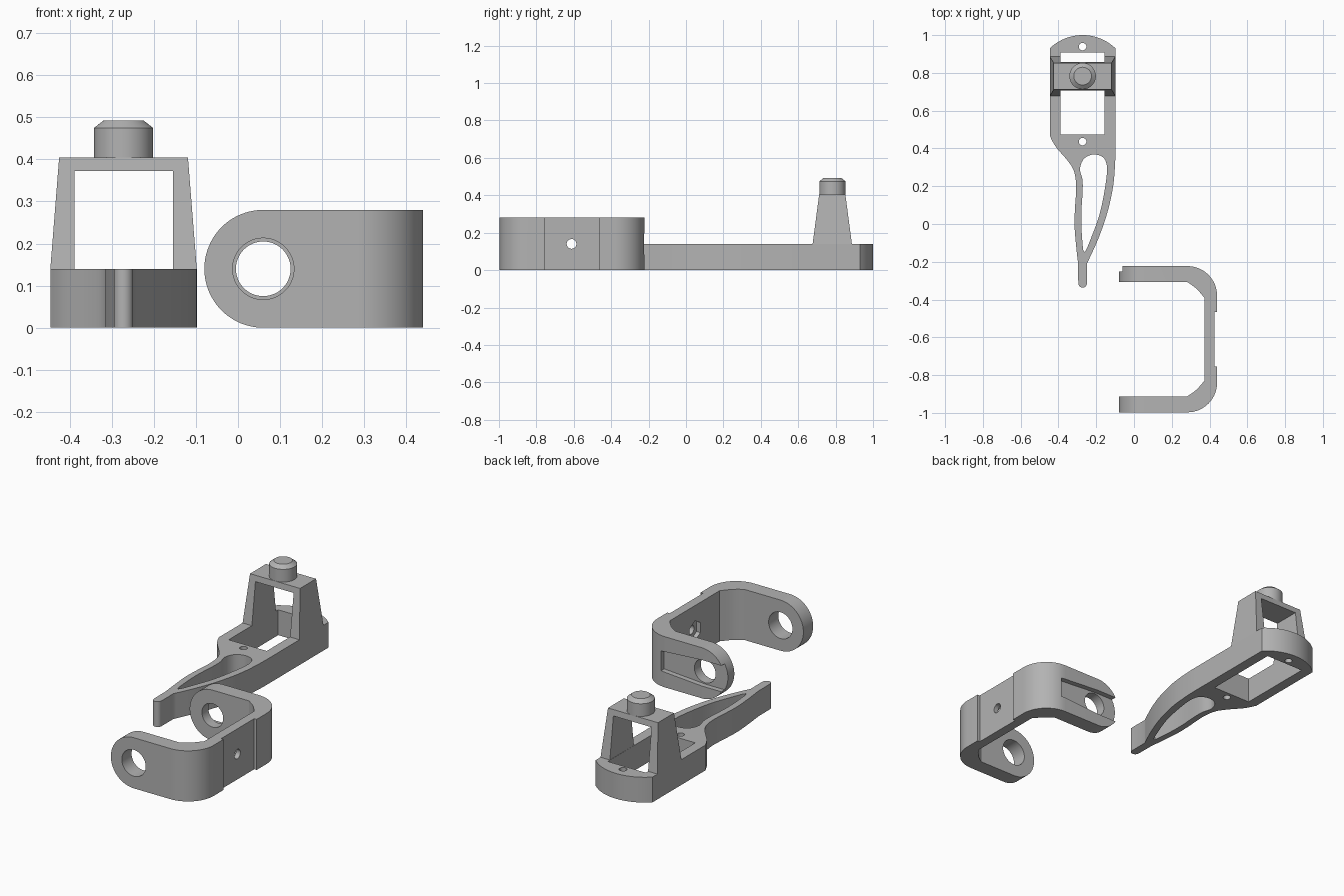
import bpy, bmesh, math
from mathutils import Vector, Matrix

if "Cube" in bpy.data.objects:
    bpy.data.objects.remove(bpy.data.objects["Cube"])

grey = bpy.data.materials.new("plain grey")
grey.diffuse_color = (0.45, 0.45, 0.45, 1)
grey.use_nodes = True
grey.node_tree.nodes["Principled BSDF"].inputs["Base Color"].default_value = grey.diffuse_color
CX = -0.272  # centre line of the arm


def make(name, bm):
    bmesh.ops.recalc_face_normals(bm, faces=bm.faces)
    me = bpy.data.meshes.new(name)
    bm.to_mesh(me)
    bm.free()
    ob = bpy.data.objects.new(name, me)
    bpy.context.collection.objects.link(ob)
    me.materials.append(grey)
    return ob


def prism(name, pts, z0, z1, axes="xy"):
    """Extrude a 2D outline; axes 'xz' runs the depth along y, 'yz' along x."""
    place = {"xy": lambda a, b, c: (a, b, c),
             "xz": lambda a, b, c: (a, c, b),
             "yz": lambda a, b, c: (c, a, b)}[axes]
    bm = bmesh.new()
    low = [bm.verts.new(place(a, b, z0)) for a, b in pts]
    high = [bm.verts.new(place(a, b, z1)) for a, b in pts]
    n = len(pts)
    bm.faces.new(low)
    bm.faces.new(high)
    for i in range(n):
        j = (i + 1) % n
        bm.faces.new((low[i], low[j], high[j], high[i]))
    return make(name, bm)


def arc(cx, cy, r, a0, a1, n=16):
    return [(cx + r * math.cos(math.radians(a0 + (a1 - a0) * i / n)),
             cy + r * math.sin(math.radians(a0 + (a1 - a0) * i / n))) for i in range(n + 1)]


def circle(cx, cy, r, n=48, start=0):
    return arc(cx, cy, r, start, start + 360, n)[:-1]


def rect(a0, a1, b0, b1):
    return [(a0, b0), (a1, b0), (a1, b1), (a0, b1)]


def spline(pts, closed=False, steps=6):
    """Smooth curve passing through all points."""
    p = [Vector(q) for q in pts]
    n = len(p)
    get = (lambda i: p[i % n]) if closed else (lambda i: p[max(0, min(n - 1, i))])
    out = []
    for i in range(n if closed else n - 1):
        a, b, c, d = (get(i + k) for k in (-1, 0, 1, 2))
        for s in range(steps):
            t = s / steps
            v = 0.5 * (2 * b + (c - a) * t + (2 * a - 5 * b + 4 * c - d) * t * t
                       + (3 * b - a - 3 * c + d) * t ** 3)
            out.append((v.x, v.y))
    if not closed:
        out.append(tuple(p[-1]))
    return out


def boolean(ob, other, op="DIFFERENCE"):
    mod = ob.modifiers.new("cut", "BOOLEAN")
    mod.operation = op
    mod.solver = "EXACT"
    mod.object = other
    bpy.context.view_layer.objects.active = ob
    bpy.ops.object.modifier_apply(modifier=mod.name)
    bpy.data.objects.remove(other)


def smooth(ob):
    bpy.ops.object.select_all(action="DESELECT")
    ob.select_set(True)
    bpy.context.view_layer.objects.active = ob
    bpy.ops.object.shade_smooth_by_angle(angle=math.radians(25))


# --- Lever arm: flat plate with a curved tail ---
half = 0.174
radius = (half ** 2 + 0.07 ** 2) / (2 * 0.07)
sweep = math.degrees(math.asin(half / radius))
back = arc(CX, 1.0 - radius, radius, 90 - sweep, 90 + sweep, 20)
left = spline([(-0.446, 0.468), (-0.415, 0.41), (-0.352, 0.336), (-0.318, 0.28), (-0.306, 0.20),
               (-0.312, 0.09), (-0.315, 0.0), (-0.308, -0.10), (-0.296, -0.21)])
tip = arc(CX, -0.314, 0.023, 180, 360, 12)
right = spline([(-0.249, -0.21), (-0.19, -0.08), (-0.144, 0.05), (-0.112, 0.19), (-0.1, 0.32),
                (-0.098, 0.42)])
arm = prism("lever_arm", back + left + tip + right, 0, 0.14)

# teardrop opening in the tail
drop = spline([(-0.262, -0.148), (-0.22, -0.055), (-0.18, 0.06), (-0.152, 0.20), (-0.143, 0.30),
               (-0.163, 0.352), (-0.215, 0.368), (-0.265, 0.345), (-0.286, 0.292),
               (-0.273, 0.235), (-0.272, 0.17), (-0.279, 0.05), (-0.275, -0.07)], True)
boolean(arm, prism("drop_cutter", drop, -0.1, 0.3))
boolean(arm, prism("window_cutter", rect(CX - 0.117, CX + 0.116, 0.474, 0.907), -0.1, 0.3))
for y in (0.939, 0.436):
    boolean(arm, prism("screw_cutter", circle(CX, y, 0.02, 24), -0.1, 0.3))
smooth(arm)

# --- Bridge: tapered block, hollowed front to back ---
bm = bmesh.new()
bmesh.ops.create_cube(bm, size=1)
for v in bm.verts:
    top = v.co.z > 0
    v.co = (CX + math.copysign(0.153 if top else half, v.co.x),
            0.782 + math.copysign(0.07 if top else 0.105, v.co.y),
            0.405 if top else 0.14)
bridge = make("bridge", bm)
boolean(bridge, prism("bridge_cutter", rect(CX - 0.117, CX + 0.117, 0.0, 0.372), 0.5, 1.0, "xz"))

# --- Knob with chamfered top ---
bm = bmesh.new()
rings = []
for r, z in ((0.07, 0.402), (0.07, 0.475), (0.047, 0.493)):
    rings.append([bm.verts.new((x, y, z)) for x, y in circle(CX, 0.783, r)])
for lo, hi in zip(rings, rings[1:]):
    for i in range(48):
        j = (i + 1) % 48
        bm.faces.new((lo[i], lo[j], hi[j], hi[i]))
bm.faces.new(rings[0])
bm.faces.new(rings[-1])
smooth(make("knob", bm))

# --- U-shaped bracket ---
outer = ([(-0.08, -0.997)] + arc(0.283, -0.84, 0.157, -90, 0) + [(0.44, -0.755), (0.425, -0.755),
         (0.425, -0.465), (0.44, -0.465)] + arc(0.283, -0.38, 0.157, 0, 90) + [(-0.08, -0.223)])
inner_top = spline([(0.283, -0.308), (0.33, -0.342), (0.374, -0.392)], steps=4)
inner_low = [(x, -1.22 - y) for x, y in reversed(inner_top)]
inner = [(-0.08, -0.308)] + inner_top + inner_low + [(-0.08, -0.912)]
bracket = prism("u_bracket", outer + inner, 0, 0.28)

# rounded ends of both bracket arms
ends = arc(0.06, 0.14, 0.14, 90, 270, 40) + [(0.6, 0), (0.6, 0.28)]
boolean(bracket, prism("end_shape", ends, -1.2, 0.0, "xz"), "INTERSECT")

# pivot holes, with the horn recess on the rear arm
boolean(bracket, prism("front_hole_cutter", circle(0.06, 0.14, 0.073), -1.2, -0.8, "xz"))
boolean(bracket, prism("rear_hole_cutter", circle(0.06, 0.14, 0.065), -0.5, 0.0, "xz"))
horn = [(-0.2, 0.068), (0.06, 0.068), (0.31, 0.085), (0.31, 0.195), (0.06, 0.212), (-0.2, 0.212)]
boolean(bracket, prism("horn_cutter", horn, -0.252, -0.1, "xz"))

# bolt hole and nut pocket in the web
boolean(bracket, prism("bolt_cutter", circle(-0.612, 0.14, 0.026, 32), 0.3, 0.5, "yz"))
boolean(bracket, prism("nut_cutter", circle(-0.612, 0.14, 0.056, 6, 30), 0.3, 0.398, "yz"))
smooth(bracket)
